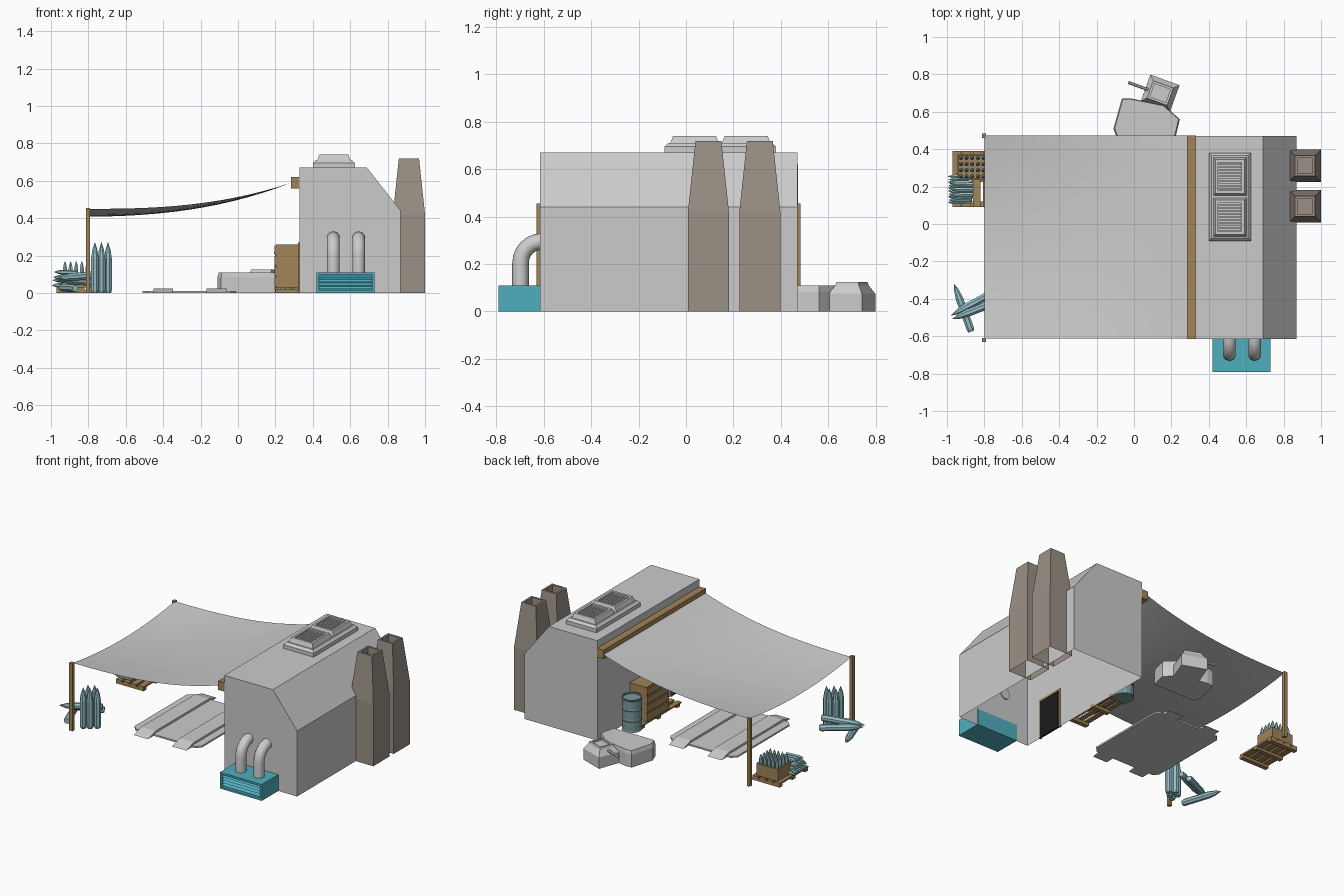
import bpy, math
from mathutils import Vector, Matrix

if "Cube" in bpy.data.objects:
    bpy.data.objects.remove(bpy.data.objects["Cube"])


def material(name, color):
    m = bpy.data.materials.new(name)
    m.diffuse_color = (*color, 1)
    m.use_nodes = True
    m.node_tree.nodes["Principled BSDF"].inputs["Base Color"].default_value = m.diffuse_color
    return m


CYAN = material("cyan_paint", (0.08, 0.43, 0.52))
WOOD = material("wood", (0.36, 0.23, 0.10))
STONE = material("warm_stone", (0.33, 0.28, 0.24))
SHELL = material("pale_teal", (0.30, 0.52, 0.56))
DRUM = material("drum_teal", (0.20, 0.32, 0.33))
BLACK = material("dark_opening", (0.01, 0.01, 0.01))


def build(name, verts, faces, mat=None, recalc=True):
    mesh = bpy.data.meshes.new(name)
    mesh.from_pydata([tuple(v) for v in verts], [], faces)
    if recalc:
        import bmesh
        bm = bmesh.new()
        bm.from_mesh(mesh)
        bmesh.ops.recalc_face_normals(bm, faces=bm.faces)
        bm.to_mesh(mesh)
        bm.free()
    if mat:
        mesh.materials.append(mat)
    ob = bpy.data.objects.new(name, mesh)
    bpy.context.collection.objects.link(ob)
    return ob


def loft(name, rings, mat=None, closed=True, caps=(True, True)):
    n = len(rings[0])
    verts = [p for r in rings for p in r]
    faces = []
    for k in range(len(rings) - 1):
        for i in range(n if closed else n - 1):
            j = (i + 1) % n
            faces.append((k * n + i, k * n + j, (k + 1) * n + j, (k + 1) * n + i))
    if caps[0]:
        faces.append(tuple(range(n))[::-1])
    if caps[1]:
        faces.append(tuple(range(len(verts) - n, len(verts))))
    return build(name, verts, faces, mat)


def rect(x0, x1, y0, y1, z, d=0):
    return [(x0 + d, y0 + d, z), (x1 - d, y0 + d, z), (x1 - d, y1 - d, z), (x0 + d, y1 - d, z)]


def box(name, x0, x1, y0, y1, z0, z1, mat=None):
    return loft(name, [rect(x0, x1, y0, y1, z0), rect(x0, x1, y0, y1, z1)], mat)


def circle(r, z, n):
    return [(r * math.cos(2 * math.pi * (i + .5) / n), r * math.sin(2 * math.pi * (i + .5) / n), z) for i in range(n)]


# Main building, open underneath
profile = [(.33, 0), (.33, .67), (.69, .67), (.87, .44), (.87, 0)]
loft("building", [[(x, y, z) for x, z in profile] for y in (-.615, .47)], closed=False)

# Door with wooden frame in the left wall
box("door_opening", .325, .336, -.49, -.32, 0, .255, BLACK)
for y in (-.505, -.32):
    box("door_jamb", .32, .332, y, y + .015, 0, .27, WOOD)
box("door_lintel", .32, .332, -.505, -.305, .255, .27, WOOD)

# Roof vent: tapered base and two louvred hatches
loft("vent_base", [rect(.40, .625, -.09, .38, .665), rect(.40, .625, -.09, .38, .695), rect(.40, .625, -.09, .38, .71, .015)])
for y0 in (-.07, .148):
    b = (.42, .605, y0, y0 + .212)
    loft("vent_hatch", [rect(*b, .70), rect(*b, .74, .015), rect(*b, .74, .03), rect(*b, .718, .03)])
    for i in range(9):
        y = y0 + .036 + i * .0165
        box("vent_slat", .452, .573, y, y + .009, .716, .733)

# Two tapered hollow chimneys
for y0 in (.008, .225):
    b = (.828, 1.0, y0, y0 + .173)
    loft("chimney", [rect(*b, 0), rect(*b, .42), rect(*b, .72, .032), rect(*b, .72, .045), rect(*b, .60, .045)],
         STONE, caps=(False, True))

# Front machine housing with recessed louvres


def front_ring(y, d):
    return [(.42 + d, y, d), (.73 - d, y, d), (.73 - d, y, .11 - d), (.42 + d, y, .11 - d)]


loft("cooling_unit", [front_ring(-.61, 0), front_ring(-.79, 0), front_ring(-.79, .013), front_ring(-.77, .013)], CYAN)
for i in range(4):
    z = .022 + i * .019
    loft("unit_louvre", [[(x, -.77, z), (x, -.786, z), (x, -.77, z + .013)] for x in (.433, .717)], CYAN)

# Bent pipes from the unit into the wall
for x in (.51, .645):
    path = [(-.698, .10, 0)] + [(-.608 - .09 * math.cos(a), .205 + .09 * math.sin(a), a)
                                for a in [i * math.pi / 12 for i in range(7)]]
    rings = []
    for y, z, a in path:
        rings.append([(x + .035 * math.cos(t), y - .035 * math.sin(t) * math.cos(a), z + .035 * math.sin(t) * math.sin(a))
                      for t in [2 * math.pi * (i + .5) / 10 for i in range(10)]])
    pipe = loft("bent_pipe", rings)
    for p in pipe.data.polygons:
        p.use_smooth = len(p.vertices) == 4

# Canopy beam, posts and sagging cloth
box("canopy_beam", .283, .332, -.615, .472, .56, .62, WOOD)
for y in (-.62, .472):
    box("canopy_post", -.813, -.79, y - .011, y + .011, 0, .455, WOOD)
N = 14
verts = []
for i in range(N + 1):
    for j in range(N + 1):
        t, v = i / N, 2 * j / N - 1
        z = .45 + .14 * t ** 2.6 - .042 * (1 - t ** 1.5) * (1 - v * v)
        verts.append((-.80 + 1.085 * t, -.07 + .542 * v, z))
M = N + 1
cloth = build("canopy_cloth", verts, [(i * M + j, (i + 1) * M + j, (i + 1) * M + j + 1, i * M + j + 1)
                                      for i in range(N) for j in range(N)], recalc=False)
for p in cloth.data.polygons:
    p.use_smooth = True

# Vehicle pad with two ramped tracks
pad = [(-.48, -.40), (-.04, -.40), (-.01, -.37), (-.01, .18), (-.04, .21), (-.48, .21), (-.51, .18), (-.51, -.37)]
loft("pad_plate", [[(x, y, z) for x, y in pad] for z in (0, .011)])
for x in (-.40, -.115):
    side = [(-.46, 0), (-.38, .025), (.19, .025), (.27, 0)]
    loft("pad_track", [[(x + d, y, z) for y, z in side] for d in (-.053, .053)])

# Wooden crate on a pallet beside the wall
for y in (-.22, -.02, .15):
    box("wall_pallet_block", .20, .33, y, y + .03, 0, .02, WOOD)
for x in (.195, .245, .295):
    box("wall_pallet_board", x, x + .033, -.23, .19, .02, .03, WOOD)
box("wall_crate", .203, .325, -.10, .13, .03, .26, WOOD)
for i in range(4):
    box("crate_slat", .195, .204, -.10, .13, .035 + i * .057, .083 + i * .057, WOOD)

# Ribbed drum
drum_rings = [circle(.06 if k else .063, z, 14) for z, k in
              ((0, 0), (.008, 1), (.07, 1), (.074, 0), (.08, 1), (.14, 1), (.144, 0), (.15, 1), (.208, 1), (.212, 0), (.218, 0))]
drum_rings += [circle(.055, .218, 14), circle(.055, .21, 14)]
loft("drum", drum_rings, DRUM).location = (.255, .21, 0)

# Small rear annex with a turned block and pipe
annex = [(-.11, .51), (-.065, .67), (-.02, .672), (.16, .635), (.245, .56), (.22, .455), (-.09, .455)]
c = Vector((.07, .56))
loft("rear_annex", [[(*(c + (Vector(p) - c) * s), z) for p in annex] for z, s in ((0, 1), (.085, 1), (.11, .96))])
b = (-.083, .083, -.075, .075)
cap = loft("rear_block", [rect(*b, 0), rect(*b, .075), rect(*b, .11, .022), rect(*b, .125, .026),
                          rect(*b, .125, .038), rect(*b, .115, .038)])
tube = loft("rear_block_pipe", [circle(.009, z, 8) for z in (0, .12)])
turn = Matrix.Translation((.14, .70, 0)) @ Matrix.Rotation(math.radians(-20), 4, 'Z')
cap.matrix_world = turn
tube.matrix_world = turn @ Matrix.Translation((-.06, -.005, .095)) @ Matrix.Rotation(-math.pi / 2, 4, 'Y')

# Pallet and open crate at the left
for y in (.09, .225, .36):
    box("pallet_runner", -.97, -.765, y, y + .03, 0, .018, WOOD)
for i in range(4):
    x = -.97 + i * .054
    box("pallet_board", x, x + .042, .09, .39, .018, .03, WOOD)
b = (-.945, -.785, .235, .375)
loft("open_crate", [rect(*b, .03), rect(*b, .11), rect(*b, .11, .01), rect(*b, .05, .01)], WOOD)


# Pointed canisters: small ones in the crate, large ones by the post
def canister(name, r, length, sides):
    ob = loft(name, [circle(r * s, length * h, sides) for h, s in
                     ((0, .8), (.05, 1), (.68, 1), (.85, .68), (1, .06))], SHELL)
    return ob


def place(src, base, tip):
    ob = src.copy()
    bpy.context.collection.objects.link(ob)
    d = (Vector(tip) - Vector(base)).normalized()
    ob.matrix_world = Matrix.Translation(base) @ d.to_track_quat('Z', 'Y').to_matrix().to_4x4()


small = canister("small_canister", .0125, .125, 6)
small.location = (-.925, .255, .045)
for i in range(5):
    for j in range(4):
        if i or j:
            p = Vector((-.925 + i * .03, .255 + j * .033, .045))
            place(small, p, p + Vector((0, 0, 1)))
for k in range(4):
    for j in range(6 - k):
        p = Vector((-.87 + .004 * k, .12 + j * .026 + k * .013, .043 + k * .022))
        place(small, p, p + Vector((-1, .04 * (j % 3 - 1), .05 * (k % 2) - .02)))

large = canister("large_canister", .022, .27, 8)
large.location = (-.765, -.55, 0)
for x, y in ((-.73, -.53), (-.695, -.50), (-.765, -.50), (-.73, -.48)):
    place(large, (x, y, 0), (x, y, 1))
for base, tip in (((-.87, -.575, .025), (-.96, -.325, .03)), ((-.74, -.36, .055), (-.98, -.49, .075)),
                  ((-.72, -.41, .10), (-.95, -.50, .08))):
    place(large, base, tip)
